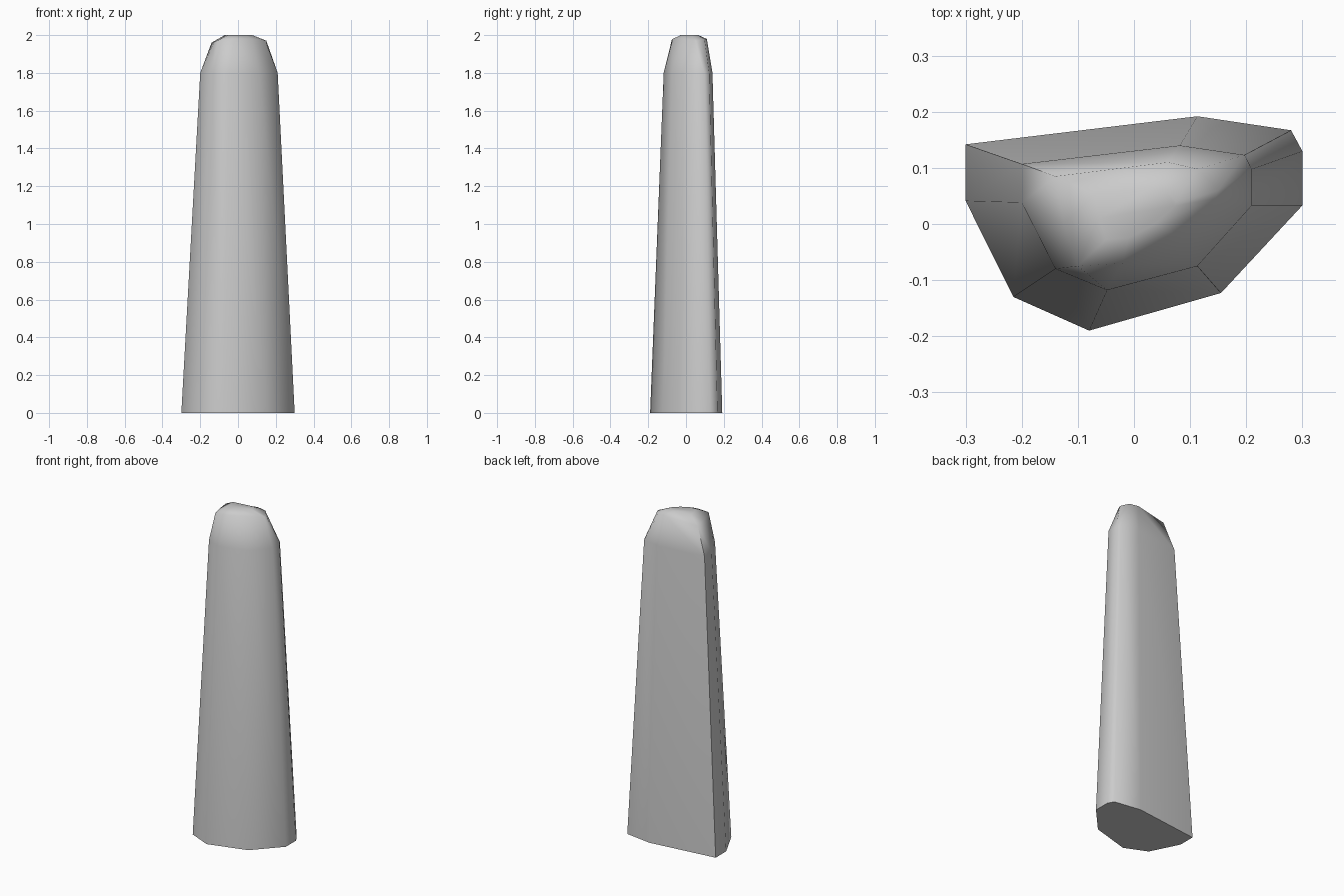
import bpy, bmesh, math

if "Cube" in bpy.data.objects:
    bpy.data.objects.remove(bpy.data.objects["Cube"])

# Nine-sided cross-sections, matching corner for corner
base = [(-.30, .142), (.113, .192), (.28, .167), (.30, .13), (.30, .033),
        (.155, -.123), (-.08, -.19), (-.215, -.13), (-.30, .041)]
shoulder = [(-.20, .107), (.082, .14), (.197, .123), (.21, .098), (.21, .033),
            (.113, -.075), (-.048, -.118), (-.14, -.08), (-.20, .038)]
crown = [(-.14, .085, 1.96), (.06, .11, 1.98), (.115, .098, 1.98),
         (.15, .06, 1.97), (.145, .045, 1.97), (.075, -.02, 1.98),
         (-.02, -.07, 1.98), (-.10, -.075, 1.975), (-.125, .0, 1.965)]

rings = [[(x, y, 0) for x, y in base],
         [(x, y, 1.8) for x, y in shoulder],
         crown,
         [(x * .5, .02 + (y - .02) * .5, 2.0) for x, y, z in crown]]

# Standing stone: loft the rings and cap both ends
bm = bmesh.new()
loops = [[bm.verts.new(p) for p in ring] for ring in rings]
n = len(base)
for low, high in zip(loops, loops[1:]):
    for i in range(n):
        j = (i + 1) % n
        bm.faces.new((low[i], low[j], high[j], high[i]))
bm.faces.new(loops[0])
bm.faces.new(loops[-1])
bmesh.ops.recalc_face_normals(bm, faces=bm.faces[:])
mesh = bpy.data.meshes.new("standing_stone")
bm.to_mesh(mesh)
bm.free()
stone = bpy.data.objects.new("standing_stone", mesh)
bpy.context.collection.objects.link(stone)

# Soft sides with a crisp base and back corner
bpy.context.view_layer.objects.active = stone
stone.select_set(True)
bpy.ops.object.shade_smooth_by_angle(angle=math.radians(60))
